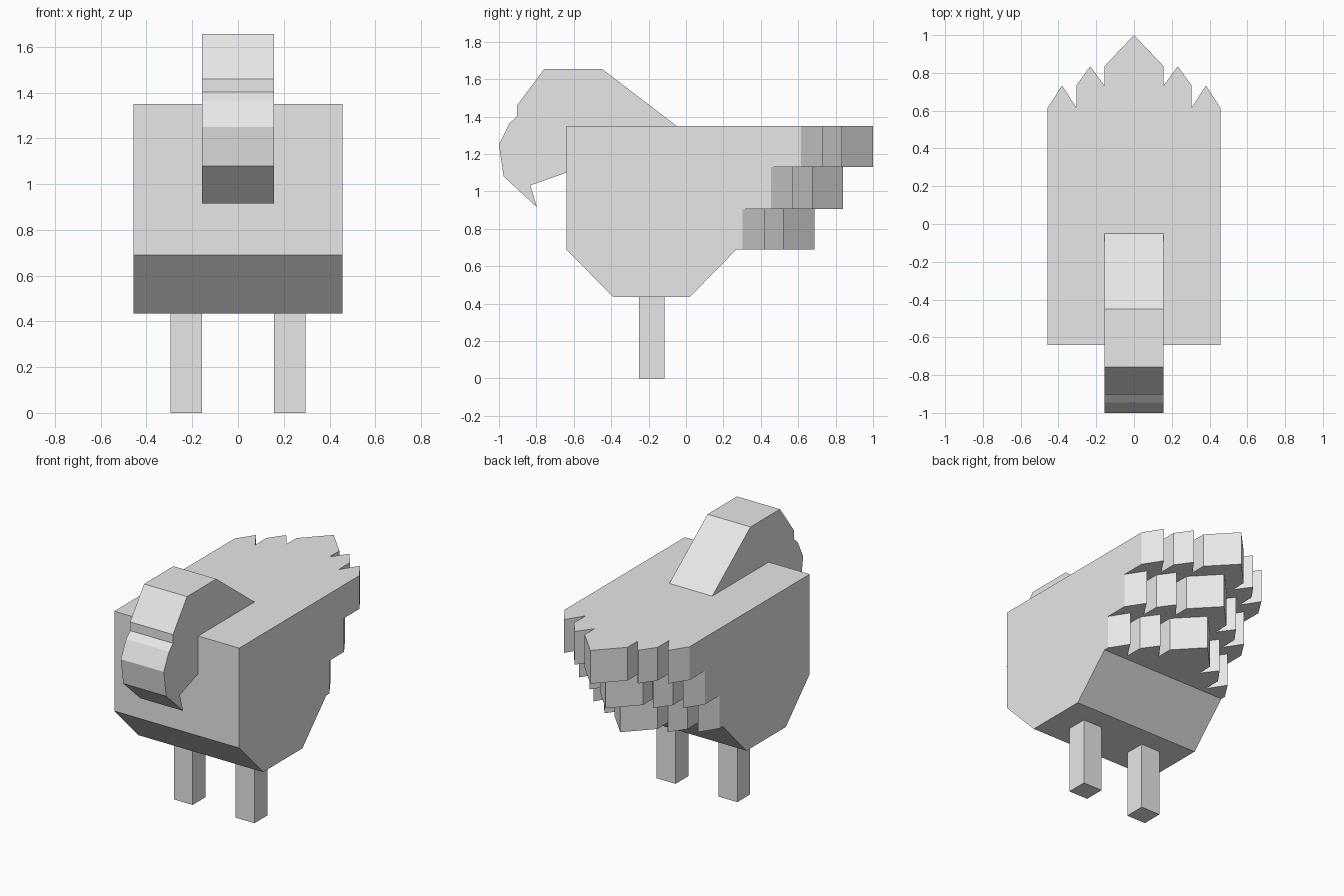
import bpy, bmesh
from mathutils import Vector

cube = bpy.data.objects.get("Cube")
if cube:
    bpy.data.objects.remove(cube, do_unlink=True)

grey = bpy.data.materials.new("light grey")
grey.use_nodes = True
grey.diffuse_color = (0.8, 0.8, 0.8, 1)
grey.node_tree.nodes["Principled BSDF"].inputs["Base Color"].default_value = (0.8, 0.8, 0.8, 1)


def prism(name, points, push):
    """Extrude a closed outline of 3D points along the push vector."""
    bm = bmesh.new()
    face = bm.faces.new([bm.verts.new(p) for p in points])
    new = bmesh.ops.extrude_face_region(bm, geom=[face])["geom"]
    verts = [v for v in new if isinstance(v, bmesh.types.BMVert)]
    bmesh.ops.translate(bm, verts=verts, vec=Vector(push))
    bmesh.ops.recalc_face_normals(bm, faces=bm.faces)
    mesh = bpy.data.meshes.new(name)
    bm.to_mesh(mesh)
    bm.free()
    mesh.materials.append(grey)
    obj = bpy.data.objects.new(name, mesh)
    bpy.context.collection.objects.link(obj)
    return obj


def side_prism(name, profile, x0, x1):
    return prism(name, [(x0, y, z) for y, z in profile], (x1 - x0, 0, 0))


W, H = 0.457, 0.157     # half widths of body and head
FRONT, BELLY, TOP = -0.64, 0.69, 1.35

# Belly: tapered underside
side_prism("belly", [(FRONT, BELLY), (-0.39, 0.435), (0.02, 0.435), (0.27, BELLY)], -W, W)

# Body: three stacked layers, each ending in pointed tail feathers
half = [(W, 0.615), (0.381, 0.733), (0.305, 0.615), (0.305, 0.733),
        (0.232, 0.835), (H, 0.733), (H, 0.835)]
levels = [BELLY, 0.907, 1.13, TOP]
for i, shift in enumerate((-0.313, -0.16, 0)):
    feathers = half + [(0, 1.0)] + [(-x, y) for x, y in reversed(half)]
    outline = [(W, FRONT)] + [(x, y + shift) for x, y in feathers] + [(-W, FRONT)]
    prism("body_layer_%d" % (i + 1), [(x, y, levels[i]) for x, y in outline],
          (0, 0, levels[i + 1] - levels[i]))

# Head: sloping neck, flat crown and hooked beak
side_prism("head", [(-0.05, TOP), (-0.45, 1.655), (-0.757, 1.655), (-0.903, 1.46),
                    (-0.903, 1.402), (-0.945, 1.362), (-1.0, 1.25), (-0.975, 1.08),
                    (-0.797, 0.915), (-0.832, 1.032), (FRONT, 1.1), (-0.5, 1.15)], -H, H)

# Legs
for name, side in (("left_leg", 1), ("right_leg", -1)):
    side_prism(name, [(-0.25, 0), (-0.115, 0), (-0.115, 0.435), (-0.25, 0.435)],
               side * H, side * 0.295)
